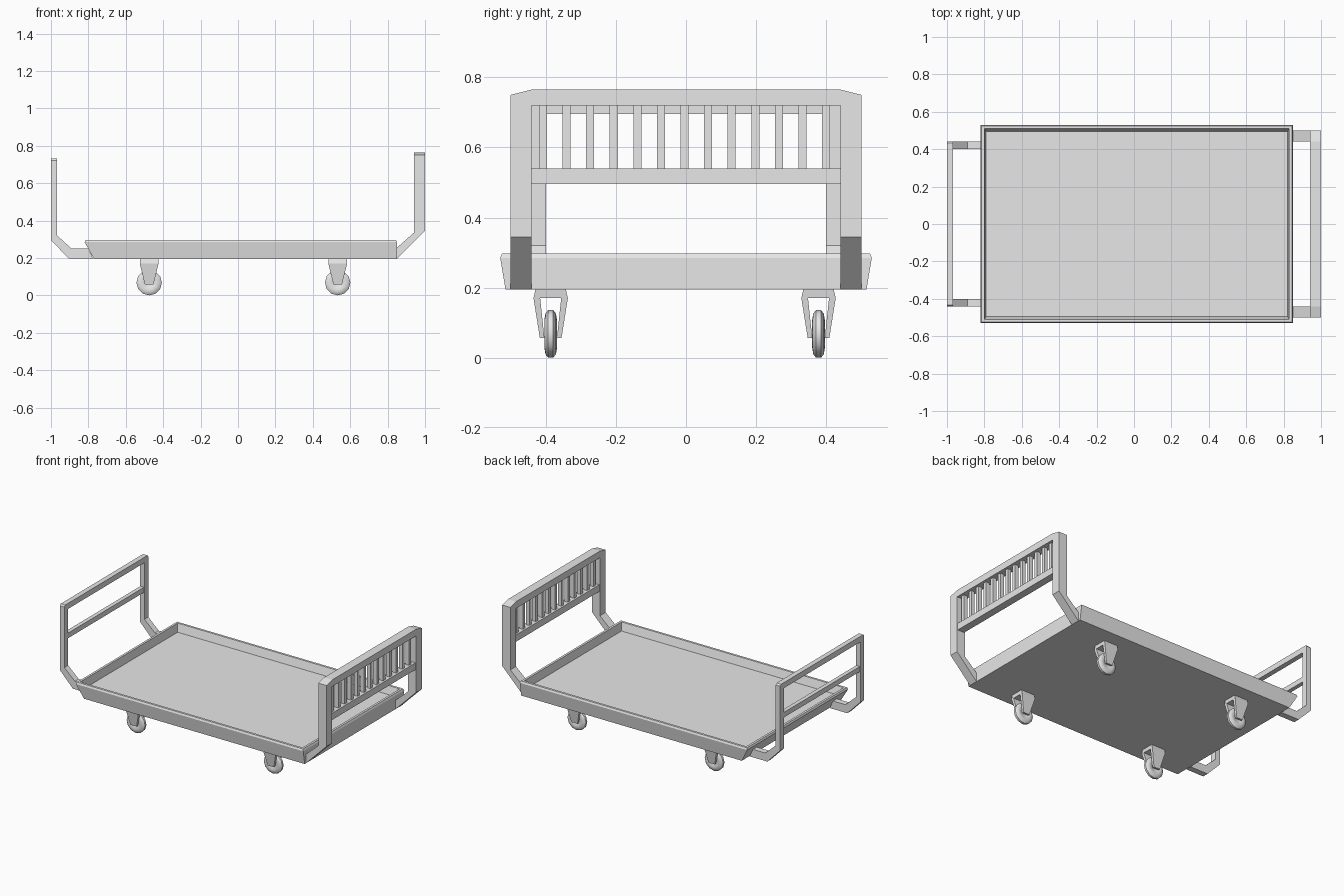
import bpy, bmesh, math
from mathutils import Vector

cube = bpy.data.objects.get("Cube")
if cube:
    bpy.data.objects.remove(cube, do_unlink=True)

grey = bpy.data.materials.new("plain_grey")
grey.use_nodes = True
grey.diffuse_color = (0.8, 0.8, 0.8, 1)
grey.node_tree.nodes["Principled BSDF"].inputs["Base Color"].default_value = (0.8, 0.8, 0.8, 1)


def finish(name, bm):
    bmesh.ops.recalc_face_normals(bm, faces=bm.faces)
    mesh = bpy.data.meshes.new(name)
    bm.to_mesh(mesh)
    bm.free()
    mesh.materials.append(grey)
    obj = bpy.data.objects.new(name, mesh)
    bpy.context.collection.objects.link(obj)
    return obj


def prism(name, outline, axis, lo, hi):
    """Extrude an outline along x (outline in y, z) or y (outline in x, z)."""
    bm = bmesh.new()
    place = (lambda a, b: (lo, a, b)) if axis == "x" else (lambda a, b: (a, lo, b))
    face = bm.faces.new([bm.verts.new(place(a, b)) for a, b in outline])
    step = Vector((hi - lo, 0, 0)) if axis == "x" else Vector((0, hi - lo, 0))
    out = bmesh.ops.extrude_face_region(bm, geom=[face])["geom"]
    bmesh.ops.translate(bm, vec=step, verts=[v for v in out if isinstance(v, bmesh.types.BMVert)])
    # the starting face stays as the near cap
    if not face.is_valid or len(bm.faces) < len(outline) + 2:
        bmesh.ops.holes_fill(bm, edges=bm.edges)
    return finish(name, bm)


def box(name, x, y, z):
    return prism(name, [(y[0], z[0]), (y[1], z[0]), (y[1], z[1]), (y[0], z[1])], "x", *x)


# Tray: rectangular rings from the underside, over the rim, to the floor
bm = bmesh.new()
rings = []
for x0, x1, y, z in [(-0.77, 0.85, 0.515, 0.195), (-0.82, 0.85, 0.53, 0.285),
                     (-0.815, 0.845, 0.525, 0.297), (-0.8, 0.83, 0.51, 0.297),
                     (-0.79, 0.82, 0.495, 0.245)]:
    rings.append([bm.verts.new(p) for p in ((x0, -y, z), (x1, -y, z), (x1, y, z), (x0, y, z))])
for a, b in zip(rings, rings[1:]):
    for i in range(4):
        j = (i + 1) % 4
        bm.faces.new((a[i], a[j], b[j], b[i]))
bm.faces.new(rings[0])
bm.faces.new(rings[-1])
finish("tray", bm)

# Bent posts at both ends
head_post = [(0.85, 0.195), (1, 0.345), (1, 0.72), (0.94, 0.72), (0.94, 0.335), (0.85, 0.255)]
foot_post = [(-0.775, 0.197), (-0.905, 0.197), (-1, 0.295), (-1, 0.70),
             (-0.967, 0.70), (-0.967, 0.32), (-0.89, 0.25), (-0.80, 0.25)]
for side, s in (("left", 1), ("right", -1)):
    prism("head_post_" + side, head_post, "y", s * 0.44, s * 0.5)
    prism("foot_post_" + side, foot_post, "y", s * 0.4, s * 0.44)

# Headboard rails and slats
prism("head_top_rail", [(-0.5, 0.72), (0.5, 0.72), (0.5, 0.75), (0.44, 0.765),
                        (-0.44, 0.765), (-0.5, 0.75)], "x", 0.94, 1)
box("head_lower_rail", (0.945, 0.995), (-0.44, 0.44), (0.495, 0.54))
for i in range(13):
    y = -0.408 + i * 0.0673
    box(f"head_slat_{i + 1}", (0.957, 0.983), (y - 0.0115, y + 0.0115), (0.535, 0.725))

# Footboard rails
prism("foot_top_rail", [(-0.44, 0.695), (0.44, 0.695), (0.44, 0.722), (0.432, 0.732),
                        (-0.432, 0.732), (-0.44, 0.722)], "x", -1, -0.967)
box("foot_lower_rail", (-0.997, -0.97), (-0.4, 0.4), (0.498, 0.532))


def caster(label, x, y):
    # Wheel: rounded tyre section spun about its axle
    bm = bmesh.new()
    section = [(-0.006, 0), (-0.012, 0.025), (-0.018, 0.04), (-0.015, 0.058), (-0.007, 0.068),
               (0.007, 0.068), (0.015, 0.058), (0.018, 0.04), (0.012, 0.025), (0.006, 0)]
    verts = [bm.verts.new((x, y + w, 0.068 - r)) for w, r in section]
    edges = [bm.edges.new(pair) for pair in zip(verts, verts[1:])]
    bmesh.ops.spin(bm, geom=verts + edges, cent=(x, y, 0.068), axis=(0, 1, 0),
                   angle=math.tau, steps=12)
    bmesh.ops.remove_doubles(bm, verts=bm.verts, dist=0.0005)
    wheel = finish("wheel_" + label, bm)
    bpy.ops.object.select_all(action="DESELECT")
    wheel.select_set(True)
    bpy.context.view_layer.objects.active = wheel
    bpy.ops.object.shade_smooth_by_angle(angle=math.radians(50))

    # Fork: one arch outline, narrowed towards the axle
    arch = [(-0.043, 0.196), (-0.049, 0.17), (-0.031, 0.057), (-0.018, 0.057), (-0.03, 0.17),
            (0.03, 0.17), (0.018, 0.057), (0.031, 0.057), (0.049, 0.17), (0.043, 0.196)]
    fork = prism("fork_" + label, [(y + a, z) for a, z in arch], "x", x - 0.05, x + 0.05)
    for v in fork.data.vertices:
        if v.co.z < 0.1:
            v.co.x = x + (v.co.x - x) * 0.45


for end, x in (("head", 0.533), ("foot", -0.475)):
    caster(end + "_left", x, 0.378)
    caster(end + "_right", x, -0.386)
